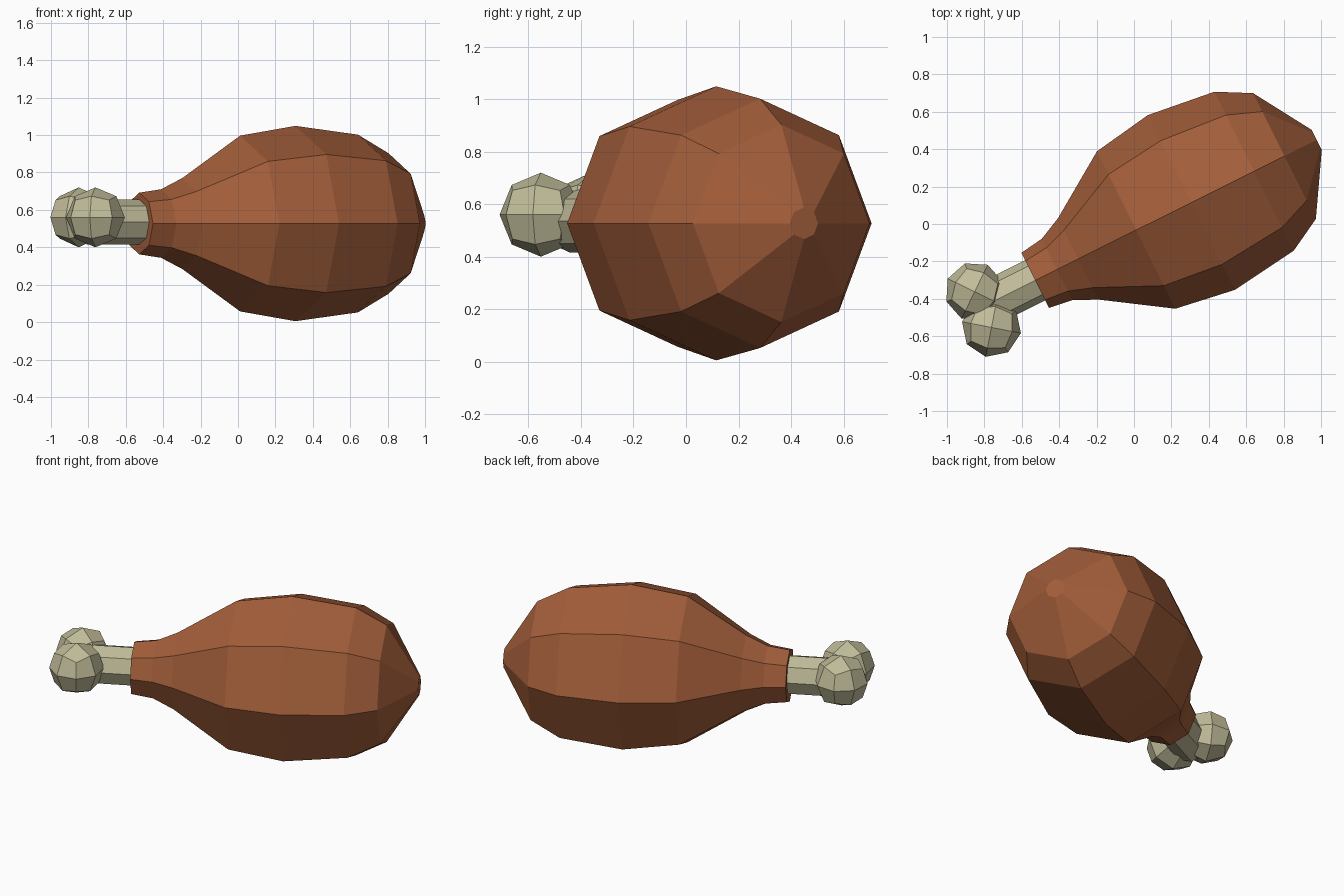
import bpy, bmesh
from math import radians, cos, sin, tau
from mathutils import Matrix

if "Cube" in bpy.data.objects:
    bpy.data.objects.remove(bpy.data.objects["Cube"])

TILT = radians(26.5)
# Shared long axis of the drumstick: local +x runs from the bone to the fat end
AXIS = (Matrix.Rotation(TILT, 4, 'Z') @ Matrix.Translation((0, -0.034, 0.527)))


def material(name, rgb):
    m = bpy.data.materials.new(name)
    m.diffuse_color = (*rgb, 1)
    m.use_nodes = True
    m.node_tree.nodes["Principled BSDF"].inputs["Base Color"].default_value = m.diffuse_color
    return m


def finish(bm, name, mat):
    bmesh.ops.recalc_face_normals(bm, faces=bm.faces[:])
    mesh = bpy.data.meshes.new(name)
    bm.to_mesh(mesh)
    bm.free()
    mesh.materials.append(mat)
    obj = bpy.data.objects.new(name, mesh)
    bpy.context.collection.objects.link(obj)
    return obj


def lathe(name, profile, mat, sides=8, lift=0.0):
    """Closed flat-faced solid turned round the drumstick axis."""
    bm = bmesh.new()
    rings = [[bm.verts.new((u, r * cos(tau * i / sides), lift + r * sin(tau * i / sides)))
              for i in range(sides)] for u, r in profile]
    for a, b in zip(rings, rings[1:]):
        for i in range(sides):
            j = (i + 1) % sides
            bm.faces.new((a[i], a[j], b[j], b[i]))
    bm.faces.new(rings[0])
    bm.faces.new(rings[-1])
    bm.transform(AXIS)
    return finish(bm, name, mat)


def knob(name, centre, angle, radius, mat):
    """Rounded cube: one subdivision pushed out to a sphere."""
    bm = bmesh.new()
    bmesh.ops.create_cube(bm, size=2)
    bmesh.ops.subdivide_edges(bm, edges=bm.edges[:], cuts=1, use_grid_fill=True)
    for v in bm.verts:
        v.co = v.co.normalized() * radius
    bm.transform(Matrix.Translation(centre) @ Matrix.Rotation(angle, 4, 'Z'))
    return finish(bm, name, mat)


meat_mat = material("roast_brown", (0.36, 0.11, 0.042))
bone_mat = material("bone_cream", (0.53, 0.50, 0.32))

# Meat: narrow neck swelling to a blunt rounded end
lathe("meat", [(-0.607, 0.165), (-0.477, 0.183), (-0.35, 0.243), (-0.004, 0.47),
               (0.326, 0.522), (0.70, 0.475), (0.882, 0.376), (1.075, 0.06)], meat_mat)

# Bone shaft
lathe("bone_shaft", [(-0.92, 0.12), (-0.50, 0.12)], bone_mat, lift=0.008)

# Two knobs at the bone end, mirrored across the axis
knob("bone_knob_back", (-0.852, -0.362, 0.56), TILT + radians(37.5), 0.16, bone_mat)
knob("bone_knob_front", (-0.762, -0.553, 0.56), TILT - radians(37.5), 0.16, bone_mat)
